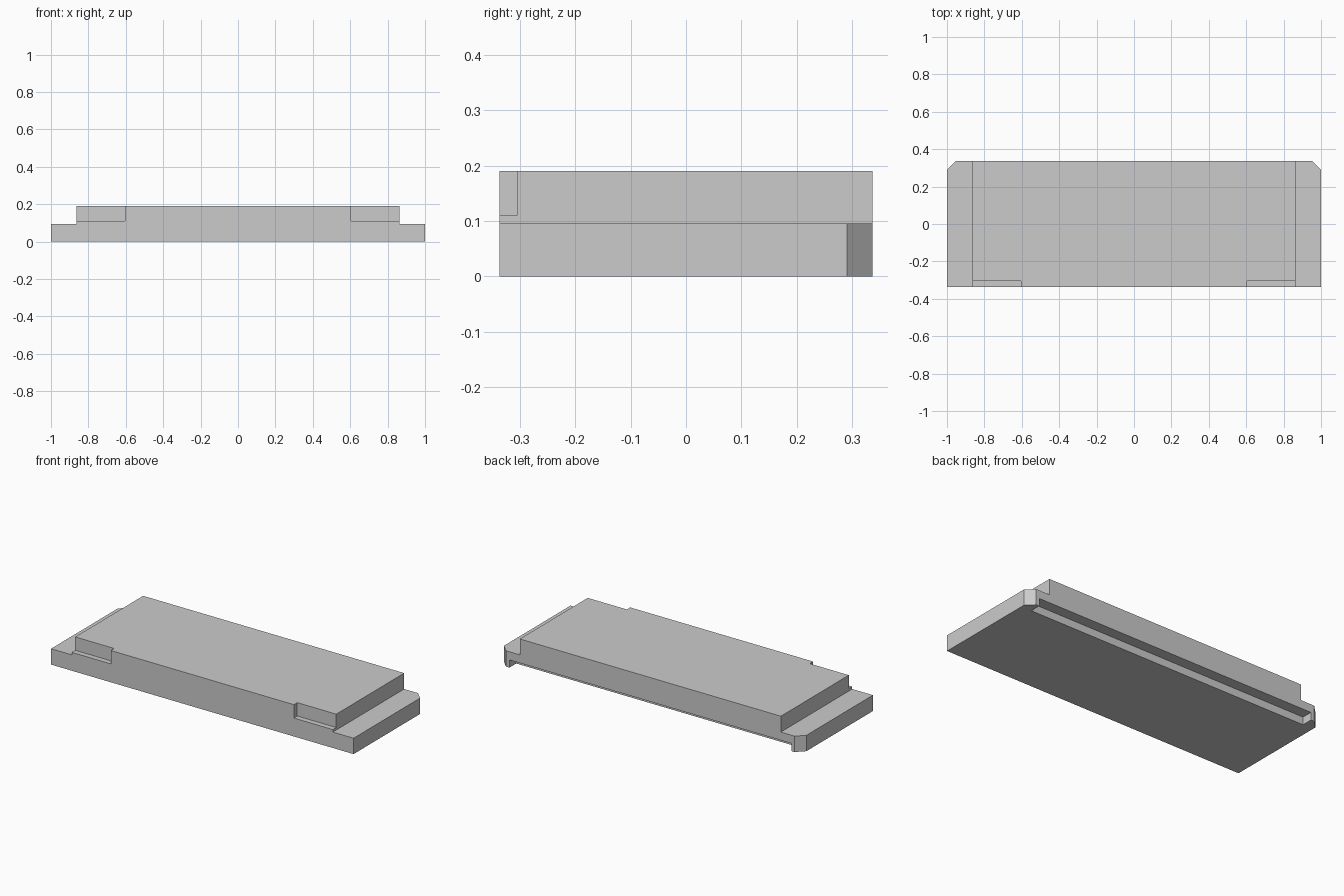
import bpy
import bmesh
from mathutils import Vector

cube = bpy.data.objects.get("Cube")
if cube:
    bpy.data.objects.remove(cube, do_unlink=True)

grey = bpy.data.materials.new("plain grey")
grey.use_nodes = True
grey.diffuse_color = (0.6, 0.6, 0.6, 1)
grey.node_tree.nodes["Principled BSDF"].inputs["Base Color"].default_value = (0.6, 0.6, 0.6, 1)


def prism(name, outline, sweep):
    """Extrude a flat outline along a vector into a closed solid."""
    bm = bmesh.new()
    face = bm.faces.new([bm.verts.new(p) for p in outline])
    new = bmesh.ops.extrude_face_region(bm, geom=[face])["geom"]
    moved = [v for v in new if isinstance(v, bmesh.types.BMVert)]
    bmesh.ops.translate(bm, verts=moved, vec=Vector(sweep))
    bmesh.ops.recalc_face_normals(bm, faces=bm.faces)
    mesh = bpy.data.meshes.new(name)
    bm.to_mesh(mesh)
    bm.free()
    mesh.materials.append(grey)
    obj = bpy.data.objects.new(name, mesh)
    bpy.context.collection.objects.link(obj)
    return obj


def box(name, low, high):
    (a, b, c), (d, e, f) = low, high
    return prism(name, [(a, b, c), (d, b, c), (d, e, c), (a, e, c)], (0, 0, f - c))


def cut(target, cutter):
    mod = target.modifiers.new("cut", "BOOLEAN")
    mod.operation = "DIFFERENCE"
    mod.solver = "EXACT"
    mod.object = cutter
    bpy.context.view_layer.objects.active = target
    bpy.ops.object.modifier_apply(modifier=mod.name)
    bpy.data.objects.remove(cutter, do_unlink=True)


HALF_Y, LEDGE, TOP = 0.337, 0.095, 0.19
DECK_X, CHAMFER = 0.863, 0.046

# Stepped body: low ledges at both ends, raised deck between
half = [(1, 0), (1, LEDGE), (DECK_X, LEDGE), (DECK_X, TOP)]
profile = half + [(-x, z) for x, z in reversed(half)]
body = prism("stepped_plate", [(x, -HALF_Y, z) for x, z in profile], (0, 2 * HALF_Y, 0))

# Long rebate under the back edge, leaving a foot at each corner
cut(body, box("rebate_cutter", (-0.932, HALF_Y - 0.065, -0.1), (0.932, 0.5, 0.046)))

for s in (1, -1):
    # Shallow notches at the front corners of the deck
    x0, x1 = sorted((s * 0.605, s * 0.95))
    cut(body, box("notch_cutter", (x0, -0.5, 0.11), (x1, -0.305, 0.3)))
    # Chamfered back corners
    c = 2 * CHAMFER
    corner = [(s * (1 - c), HALF_Y + CHAMFER, -0.1),
              (s * (1 + CHAMFER), HALF_Y - c, -0.1),
              (s * (1 + c), HALF_Y + c, -0.1)]
    cut(body, prism("chamfer_cutter", corner, (0, 0, 0.4)))
